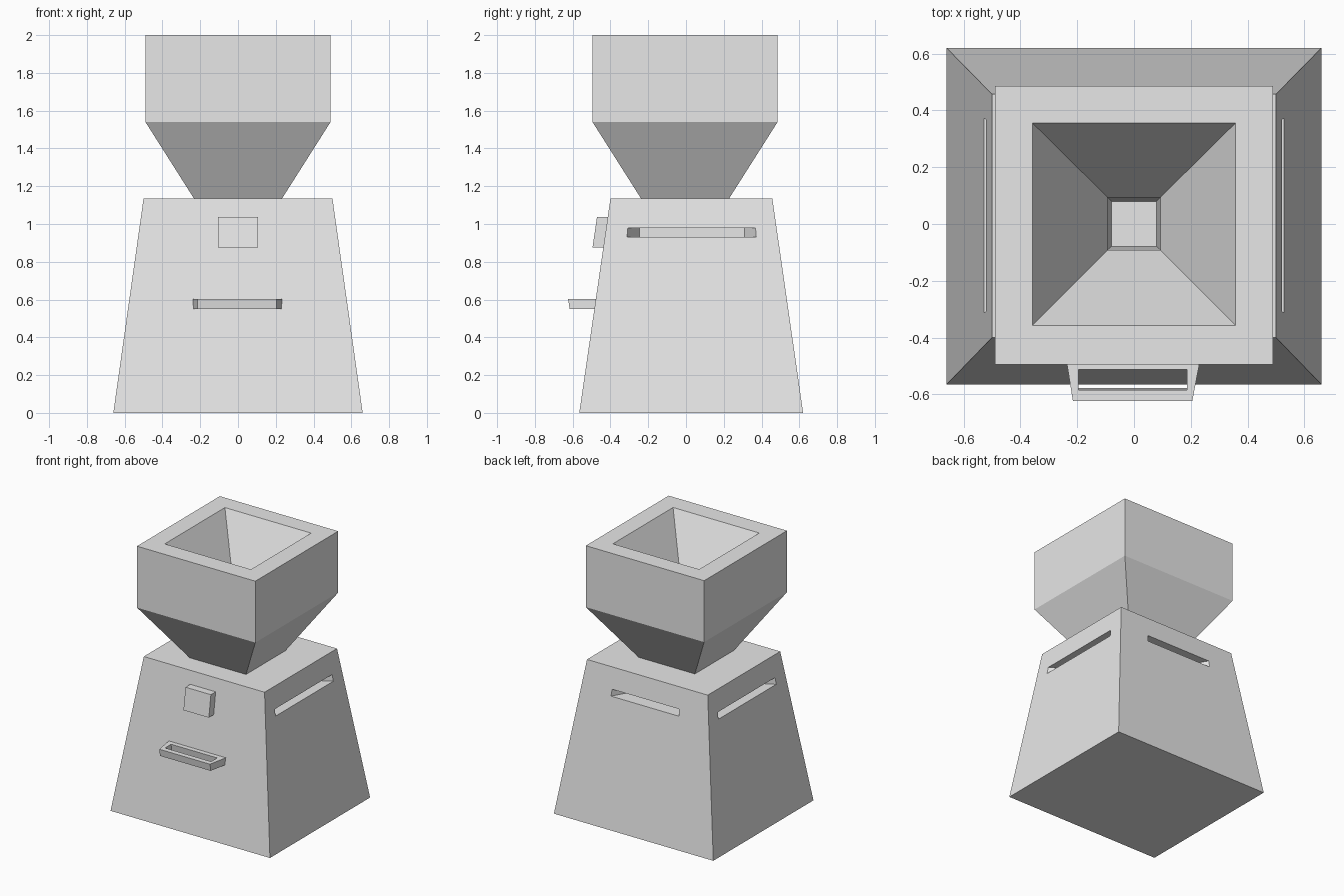
import bpy
import bmesh

cube = bpy.data.objects.get("Cube")
if cube:
    bpy.data.objects.remove(cube, do_unlink=True)

grey = bpy.data.materials.new("light_grey")
grey.use_nodes = True
grey.diffuse_color = (0.8, 0.8, 0.8, 1)
grey.node_tree.nodes["Principled BSDF"].inputs["Base Color"].default_value = (0.8, 0.8, 0.8, 1)


def rect(x, y0, y1, z):
    """Four corners of a level rectangle centred on x."""
    return [(-x, y0, z), (x, y0, z), (x, y1, z), (-x, y1, z)]


def loft(name, rings, closed=False):
    """Skin a stack of four-point rings, capped or joined end to start."""
    bm = bmesh.new()
    loops = [[bm.verts.new(p) for p in ring] for ring in rings]
    pairs = list(zip(loops, loops[1:]))
    if closed:
        pairs.append((loops[-1], loops[0]))
    else:
        bm.faces.new(loops[0][::-1])
        bm.faces.new(loops[-1])
    for a, b in pairs:
        for i in range(4):
            j = (i + 1) % 4
            bm.faces.new((a[i], a[j], b[j], b[i]))
    bmesh.ops.recalc_face_normals(bm, faces=bm.faces)
    mesh = bpy.data.meshes.new(name)
    bm.to_mesh(mesh)
    bm.free()
    mesh.materials.append(grey)
    obj = bpy.data.objects.new(name, mesh)
    bpy.context.collection.objects.link(obj)
    return obj


def at(points, z, shift=0):
    """Place a plan outline at height z, moved along y."""
    return [(x, y + shift, z) for x, y in points]


# Tapered body
body = loft("body", [rect(0.66, -0.565, 0.62, 0), rect(0.5, -0.4, 0.457, 1.135)])

# Vent slots with splayed ends, cut into both sides and the back
side = [(0.42, -0.245), (0.63, -0.375), (0.63, 0.43), (0.42, 0.31)]
plans = {
    "left_slot": side,
    "right_slot": [(-x, y) for x, y in side],
    "back_slot": [(-0.22, 0.38), (0.22, 0.38), (0.34, 0.59), (-0.34, 0.59)],
}
for name, plan in plans.items():
    cutter = loft(name, [at(plan, 0.93), at(plan, 0.98)])
    cutter.hide_render = True
    cut = body.modifiers.new(name, "BOOLEAN")
    cut.operation = "DIFFERENCE"
    cut.solver = "EXACT"
    cut.object = cutter
    bpy.context.view_layer.objects.active = body
    bpy.ops.object.modifier_apply(modifier=name)
    bpy.data.objects.remove(cutter, do_unlink=True)

# Hopper: outer wall up, over the rim, down the funnel and throat
loft("hopper", [
    rect(0.23, -0.235, 0.225, 1.13),
    rect(0.49, -0.495, 0.485, 1.54),
    rect(0.49, -0.495, 0.485, 2),
    rect(0.357, -0.357, 0.355, 2),
    rect(0.093, -0.092, 0.094, 1.49),
    rect(0.08, -0.08, 0.08, 1.14),
])

# Front button, leaning with the body
loft("button", [rect(0.105, -0.495, -0.42, 0.875), rect(0.105, -0.471, -0.4, 1.038)])

# Drawer handle: a flat open frame
outer = [(-0.215, -0.616), (0.205, -0.616), (0.235, -0.46), (-0.24, -0.46)]
inner = [(-0.195, -0.577), (0.187, -0.577), (0.187, -0.505), (-0.195, -0.505)]
loft("handle", [
    at(outer, 0.55),
    at(outer, 0.603, -0.008),
    at(inner, 0.603, -0.008),
    at(inner, 0.55),
], closed=True)
